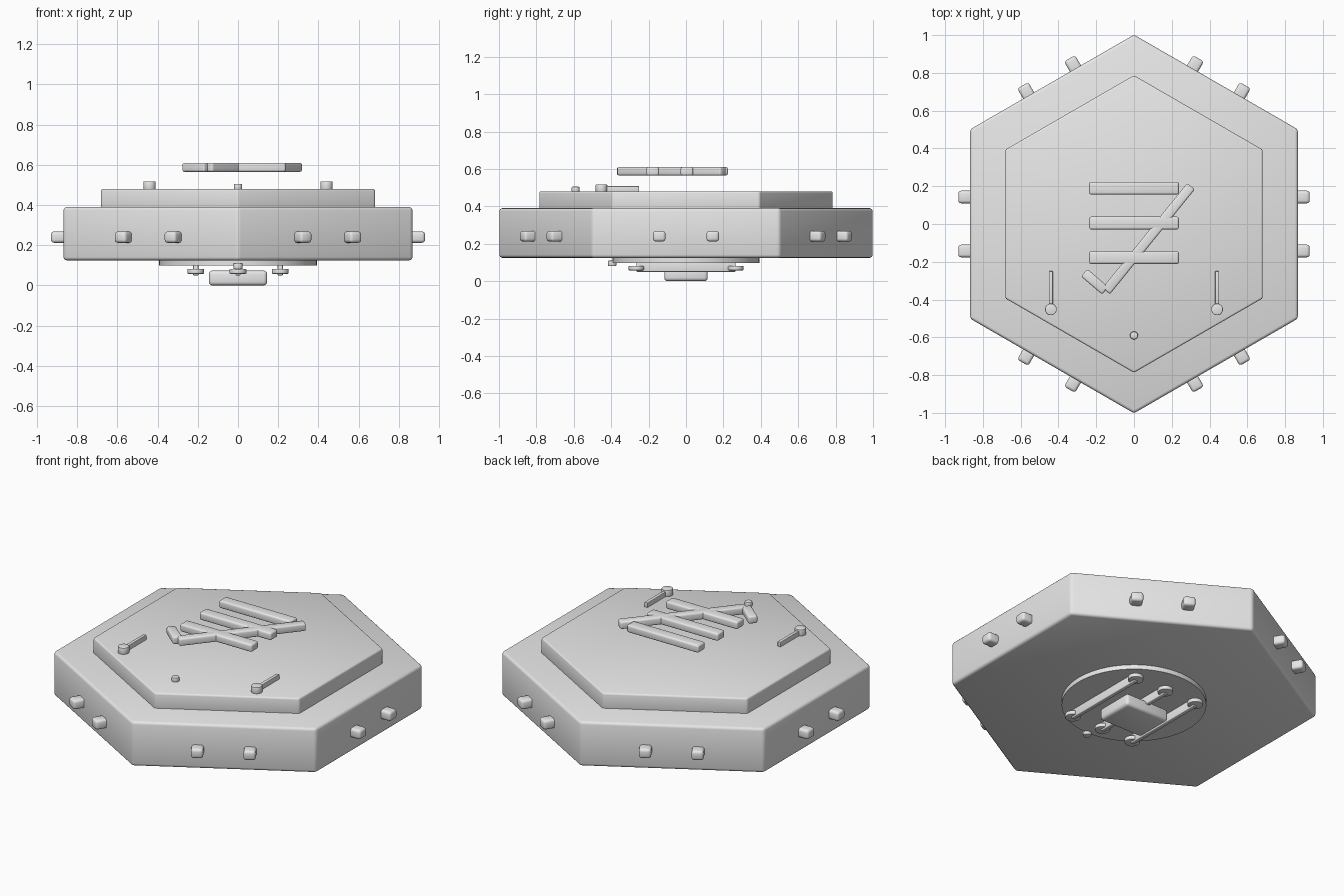
import bpy, bmesh, math
from math import radians, cos, sin
from mathutils import Matrix, Vector

if "Cube" in bpy.data.objects:
    bpy.data.objects.remove(bpy.data.objects["Cube"], do_unlink=True)

grey = bpy.data.materials.new("light_grey")
grey.use_nodes = True
grey.diffuse_color = (0.8, 0.8, 0.8, 1)
grey.node_tree.nodes["Principled BSDF"].inputs["Base Color"].default_value = (0.8, 0.8, 0.8, 1)


def finish(name, bm, bevel, segments):
    if bevel:
        edges = [e for e in bm.edges if e.calc_face_angle(0) > radians(40)]
        bmesh.ops.bevel(bm, geom=edges, offset=bevel, segments=segments,
                        profile=0.5, affect='EDGES', clamp_overlap=True)
    mesh = bpy.data.meshes.new(name)
    bm.to_mesh(mesh)
    bm.free()
    mesh.materials.append(grey)
    ob = bpy.data.objects.new(name, mesh)
    bpy.context.collection.objects.link(ob)
    bpy.ops.object.select_all(action='DESELECT')
    ob.select_set(True)
    bpy.context.view_layer.objects.active = ob
    bpy.ops.object.shade_smooth_by_angle(angle=radians(35))
    return ob


def box(name, center, size, angle=0, bevel=0.01, segments=3):
    bm = bmesh.new()
    bmesh.ops.create_cube(bm, size=1)
    bmesh.ops.scale(bm, vec=size, verts=bm.verts)
    ob = finish(name, bm, bevel, segments)
    ob.matrix_world = Matrix.Translation(center) @ Matrix.Rotation(angle, 4, 'Z')
    return ob


def prism(name, x, y, z0, z1, radius, sides=32, bevel=0.004, segments=2):
    # upright prism with one corner on +y
    bm = bmesh.new()
    bmesh.ops.create_cone(bm, cap_ends=True, segments=sides, radius1=radius,
                          radius2=radius, depth=z1 - z0)
    corner = max(bm.verts, key=lambda v: v.co.y).co
    turn = math.pi / 2 - math.atan2(corner.y, corner.x)
    bmesh.ops.rotate(bm, matrix=Matrix.Rotation(turn, 3, 'Z'), verts=bm.verts)
    ob = finish(name, bm, bevel, segments)
    ob.location = (x, y, (z0 + z1) / 2)
    return ob


def stroke(name, start, end, width, z0, z1, bevel=0.01):
    a, b = Vector(start), Vector(end)
    d = b - a
    mid = (a + b) / 2
    return box(name, (mid.x, mid.y, (z0 + z1) / 2), (d.length, width, z1 - z0),
               math.atan2(d.y, d.x), bevel)


# Hexagonal body and raised top panel
prism("body", 0, 0, 0.125, 0.39, 1.002, 6, 0.016, 3)
prism("top_panel", 0, 0, 0.37, 0.48, 0.787, 6, 0.01, 3)

# Two stubs on every side
for i in range(6):
    a = radians(60 * i)
    normal, along = Vector((cos(a), sin(a), 0)), Vector((-sin(a), cos(a), 0))
    for s in (-1, 1):
        p = normal * 0.885 + along * 0.143 * s + Vector((0, 0, 0.24))
        box("side_stub", p, (0.09, 0.067, 0.056), a, 0.015)

# Floating emblem: three bars crossed by a tick
for y in (0.19, 0.005, -0.178):
    stroke("emblem_bar", (-0.237, y), (0.237, y), 0.067, 0.565, 0.61)
stroke("tick_long", (-0.147, -0.355), (0.302, 0.2), 0.052, 0.565, 0.61)
stroke("tick_short", (-0.263, -0.258), (-0.152, -0.353), 0.052, 0.565, 0.61)

# Pins and tracks on the top panel
for s in (-1, 1):
    prism("top_pin", 0.44 * s, -0.452, 0.475, 0.517, 0.031)
    stroke("top_track", (0.44 * s, -0.45), (0.44 * s, -0.25), 0.02, 0.475, 0.508, 0.003)
prism("top_dot", 0, -0.59, 0.475, 0.505, 0.021, 24, 0.006)

# Underside disc with rods, pads and a central block
prism("under_disc", 0, 0, 0.098, 0.14, 0.392, 64, 0)
for x in (-0.21, 0, 0.21):
    stroke("under_rod", (x, -0.265), (x, 0.265), 0.026, 0.05, 0.105, 0.004)
    for y in (-0.265, 0.265):
        prism("under_pad", x, y, 0.058, 0.082, 0.042)
box("under_block", (0, 0, 0.037), (0.29, 0.232, 0.074), 0, 0.018)
prism("under_dot", 0, -0.395, 0.08, 0.11, 0.023, 24, 0.006)
